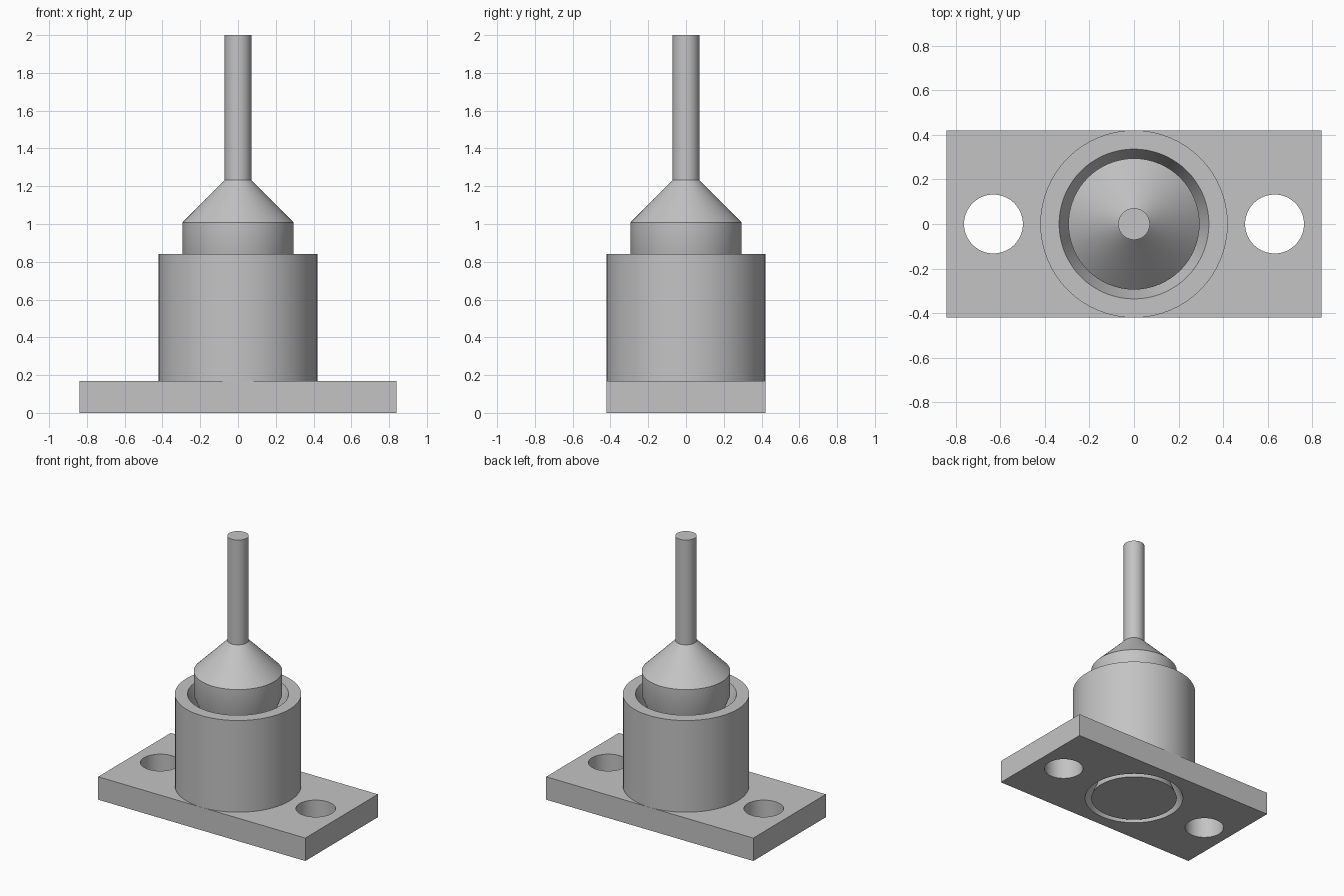
import bpy
import math
from mathutils import Matrix

if "Cube" in bpy.data.objects:
    bpy.data.objects.remove(bpy.data.objects["Cube"], do_unlink=True)

SIDES = 64
PLATE_TOP, BARREL_TOP, WAIST_Z = 0.168, 0.84, 0.42
BORE, BORE_WAIST = 0.336, 0.17

grey = bpy.data.materials.new("light_grey")
grey.use_nodes = True
grey.diffuse_color = (0.55, 0.55, 0.55, 1)
grey.node_tree.nodes["Principled BSDF"].inputs["Base Color"].default_value = grey.diffuse_color


def bore_radius(z):
    """Radius of the waisted bore at height z."""
    return BORE_WAIST + (BORE - BORE_WAIST) * abs(z - WAIST_Z) / WAIST_Z


def lathe(name, profile, closed=False, center=(0, 0)):
    """Spin (radius, z) points, running upward on the outside, around z."""
    verts, faces, n = [], [], len(profile)
    for i in range(SIDES):
        a = 2 * math.pi * i / SIDES
        verts += [(center[0] + r * math.cos(a), center[1] + r * math.sin(a), z)
                  for r, z in profile]
    for i in range(SIDES):
        a, b = i * n, (i + 1) % SIDES * n
        for k in range(n if closed else n - 1):
            m = (k + 1) % n
            faces.append((a + k, b + k, b + m, a + m))
    if not closed:
        faces.append([i * n for i in reversed(range(SIDES))])
        faces.append([i * n + n - 1 for i in range(SIDES)])
    mesh = bpy.data.meshes.new(name)
    mesh.from_pydata(verts, [], faces)
    mesh.materials.append(grey)
    obj = bpy.data.objects.new(name, mesh)
    bpy.context.collection.objects.link(obj)
    return obj


def smooth(obj):
    bpy.ops.object.select_all(action="DESELECT")
    obj.select_set(True)
    bpy.context.view_layer.objects.active = obj
    bpy.ops.object.shade_smooth_by_angle(angle=math.radians(30))


# Base plate
bpy.ops.mesh.primitive_cube_add(size=1)
plate = bpy.context.object
plate.name = "base_plate"
plate.data.transform(Matrix.Translation((0, 0, PLATE_TOP / 2))
                     @ Matrix.Diagonal((1.68, 0.84, PLATE_TOP, 1)))
plate.data.materials.append(grey)

# Screw holes and flared bore through the plate
low, high = -0.05, PLATE_TOP + 0.05
cutters = [lathe("screw_hole_cutter", [(0.132, low), (0.132, high)], center=(x, 0))
           for x in (-0.63, 0.63)]
cutters.append(lathe("bore_cutter", [(bore_radius(low), low), (bore_radius(high), high)]))
for cutter in cutters:
    mod = plate.modifiers.new("hole", "BOOLEAN")
    mod.operation = "DIFFERENCE"
    mod.solver = "EXACT"
    mod.object = cutter
bpy.context.view_layer.objects.active = plate
for mod in list(plate.modifiers):
    bpy.ops.object.modifier_apply(modifier=mod.name)
for cutter in cutters:
    bpy.data.objects.remove(cutter, do_unlink=True)
smooth(plate)

# Barrel with a waisted bore
barrel = lathe("barrel", [(0.42, PLATE_TOP), (0.42, BARREL_TOP), (BORE, BARREL_TOP),
                          (BORE_WAIST, WAIST_Z), (bore_radius(PLATE_TOP), PLATE_TOP)], closed=True)
smooth(barrel)

# Captive swivel: flared foot, waist, collar, cone and thin rod
swivel = lathe("swivel_rod", [(0.294, 0), (0.128, WAIST_Z), (0.294, BARREL_TOP),
                              (0.294, 1.008), (0.071, 1.232), (0.071, 2)])
smooth(swivel)
